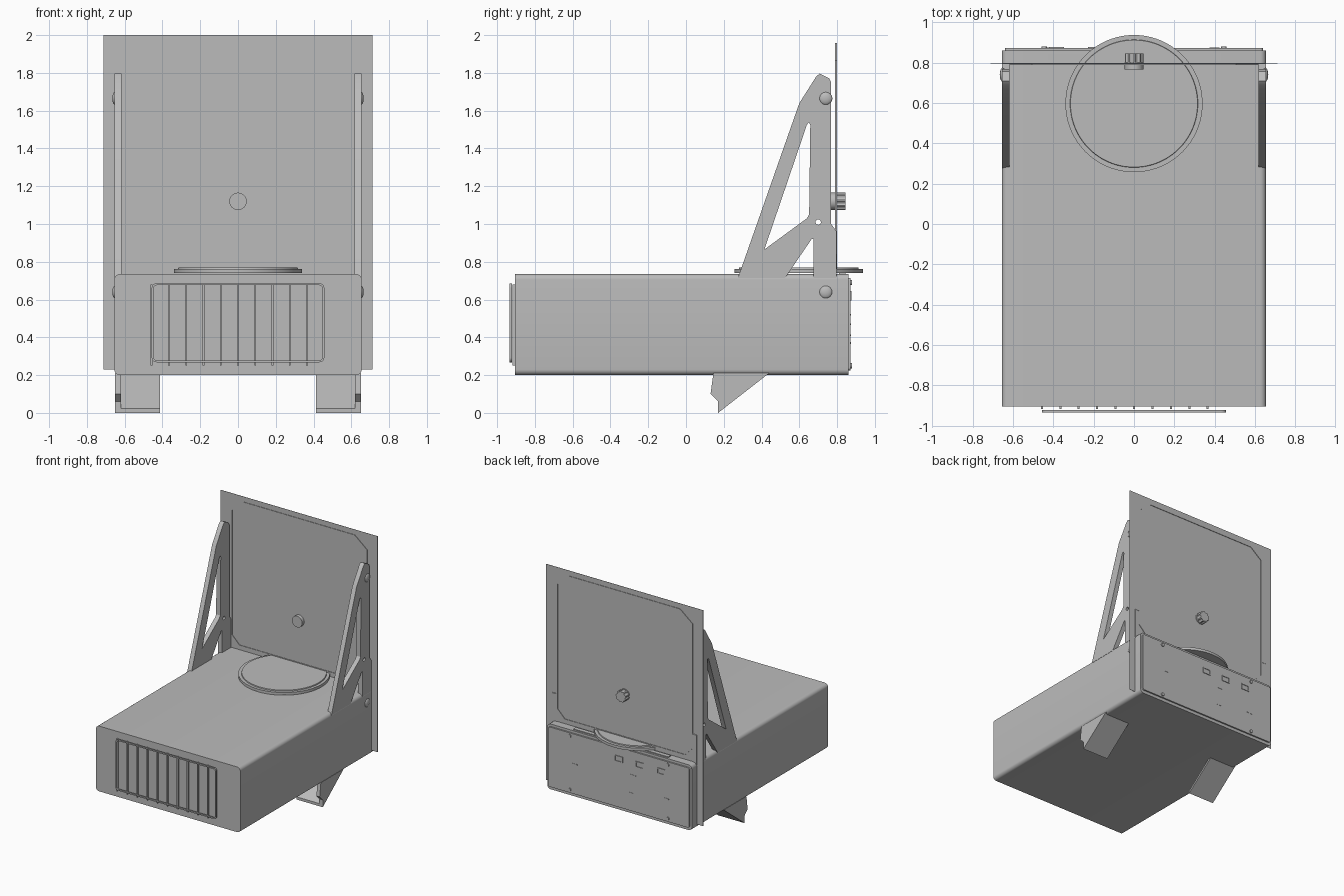
import bpy, bmesh, math
from mathutils import Matrix

cube = bpy.data.objects.get("Cube")
if cube:
    bpy.data.objects.remove(cube, do_unlink=True)

grey = bpy.data.materials.new("plain grey")
grey.use_nodes = True
COLOUR = (0.5, 0.5, 0.5, 1)
grey.diffuse_color = COLOUR
grey.node_tree.nodes["Principled BSDF"].inputs["Base Color"].default_value = COLOUR

# Local frames for profiles drawn as (x, z), (y, z) or (x, y)
FRAMES = {
    "xz": Matrix(((1, 0, 0), (0, 0, -1), (0, 1, 0))),
    "yz": Matrix(((0, 0, 1), (1, 0, 0), (0, 1, 0))),
    "xy": Matrix.Identity(3),
}


def plate(name, loops, plane, low, high):
    """Extrude a profile, with any inner loops as holes, between two depths."""
    curve = bpy.data.curves.new(name, "CURVE")
    curve.dimensions = "2D"
    curve.fill_mode = "BOTH"
    curve.extrude = (high - low) / 2
    for loop in loops:
        spline = curve.splines.new("POLY")
        spline.points.add(len(loop) - 1)
        spline.use_cyclic_u = True
        for point, (u, v) in zip(spline.points, loop):
            point.co = (u, v, 0, 1)
    frame = FRAMES[plane]
    mid = (low + high) / 2
    depth = -mid if plane == "xz" else mid
    temp = bpy.data.objects.new(name, curve)
    bpy.context.collection.objects.link(temp)
    bpy.context.view_layer.update()
    mesh = bpy.data.meshes.new_from_object(
        temp.evaluated_get(bpy.context.evaluated_depsgraph_get()))
    bpy.data.objects.remove(temp, do_unlink=True)
    mesh.transform(Matrix.Translation(frame.col[2] * depth) @ frame.to_4x4())
    return finish(name, mesh)


def finish(name, mesh, smooth=True):
    mesh.materials.clear()
    mesh.materials.append(grey)
    obj = bpy.data.objects.new(name, mesh)
    bpy.context.collection.objects.link(obj)
    if smooth:
        bm = bmesh.new()
        bm.from_mesh(mesh)
        bmesh.ops.remove_doubles(bm, verts=bm.verts, dist=0.00001)
        bmesh.ops.recalc_face_normals(bm, faces=bm.faces)
        bm.to_mesh(mesh)
        bm.free()
        bpy.ops.object.select_all(action="DESELECT")
        obj.select_set(True)
        bpy.context.view_layer.objects.active = obj
        bpy.ops.object.shade_smooth_by_angle(angle=math.radians(30))
    return obj


def circle(u, v, r, n=24):
    return [(u + r * math.cos(math.tau * i / n), v + r * math.sin(math.tau * i / n))
            for i in range(n)]


def rounded(u0, u1, v0, v1, r, n=6):
    points = []
    for k, (u, v) in enumerate([(u1 - r, v1 - r), (u0 + r, v1 - r),
                                (u0 + r, v0 + r), (u1 - r, v0 + r)]):
        for i in range(n + 1):
            a = math.pi / 2 * (k + i / n)
            points.append((u + r * math.cos(a), v + r * math.sin(a)))
    return points


def rect(u0, u1, v0, v1):
    return [(u0, v0), (u1, v0), (u1, v1), (u0, v1)]


def octagon(inset):
    """Panel outline with large upper and smaller lower corner cuts."""
    half = [(0.54, 0.763 + inset), (0.618 - inset, 0.842),
            (0.618 - inset, 1.865), (0.505, 1.957 - inset)]
    return half + [(-x, z) for x, z in reversed(half)]


# Main housing with rounded long edges and a back panel
plate("housing", [rounded(-0.655, 0.655, 0.2, 0.735, 0.03)], "xz", -0.905, 0.86)
plate("back_panel", [rounded(-0.64, 0.64, 0.225, 0.715, 0.015)], "xz", 0.855, 0.872)
plate("rear_top_strip", [rect(-0.43, 0.43, 0.81, 0.845)], "xy", 0.73, 0.742)

# Back panel screws, ports and slots
for x in (-0.445, 0.445):
    for z in (0.25, 0.69):
        plate("panel_screw", [circle(x, z, 0.014)], "xz", 0.87, 0.88)
for x in (0, -0.19, -0.385):
    plate("port_frame", [rect(x - 0.037, x + 0.037, 0.595, 0.645),
                         rect(x - 0.029, x + 0.029, 0.603, 0.637)], "xz", 0.87, 0.877)
for x, z in ((-0.12, 0.37), (-0.43, 0.41), (-0.13, 0.52), (0.4, 0.47)):
    plate("panel_slot", [rect(x - 0.025, x + 0.025, z - 0.004, z + 0.004)], "xz", 0.87, 0.874)

# Front grille: hollow frame with upright bars behind it
plate("grille_frame", [rounded(-0.457, 0.457, 0.268, 0.686, 0.025),
                       rounded(-0.447, 0.447, 0.278, 0.676, 0.018)], "xz", -0.935, -0.922)
for i in range(10):
    x = -0.457 + i * 0.0914
    plate("grille_bar", [rect(x - 0.005, x + 0.005, 0.25, 0.68)], "xz", -0.918, -0.9)

# Upright sheet, octagonal panel and its raised rim
plate("upright_sheet", [rect(-0.712, 0.712, 0.23, 2.0)], "xz", 0.793, 0.795)
plate("panel_rim", [octagon(0), octagon(0.012)], "xz", 0.789, 0.799)

# Fluted knob through the panel
flutes = []
for i in range(36):
    r = 0.046 if i % 4 < 2 else 0.039
    a = math.tau * i / 36
    flutes.append((r * math.cos(a), 1.12 + r * math.sin(a)))
plate("knob", [flutes], "xz", 0.795, 0.845)
plate("knob_cap", [circle(0, 1.12, 0.046, 32)], "xz", 0.765, 0.8)

# Turntable disc with a bevelled upper edge
bm = bmesh.new()
bmesh.ops.create_cone(bm, cap_ends=True, segments=96, radius1=0.34, radius2=0.34,
                      depth=0.022, matrix=Matrix.Translation((0, 0.597, 0.751)))
bmesh.ops.create_cone(bm, cap_ends=True, segments=96, radius1=0.322, radius2=0.315,
                      depth=0.03, matrix=Matrix.Translation((0, 0.597, 0.755)))
mesh = bpy.data.meshes.new("turntable_disc")
bm.to_mesh(mesh)
bm.free()
finish("turntable_disc", mesh)

# Side brackets, bolts and feet, mirrored left and right
bracket = [(0.275, 0.715), (0.6, 1.64), (0.69, 1.782), (0.708, 1.796), (0.757, 1.772),
           (0.768, 1.75), (0.768, 1.0), (0.798, 0.96), (0.798, 0.715), (0.675, 0.715),
           (0.675, 0.92), (0.665, 0.92), (0.525, 0.715)]
window = [(0.415, 0.865), (0.64, 1.525), (0.65, 1.538), (0.658, 1.525), (0.652, 1.05), (0.64, 1.03)]
flange = [(0.145, 0.21), (0.13, 0.1), (0.17, 0.06), (0.17, 0), (0.44, 0.21)]
ramp = [(0.17, 0), (0.17, 0.022), (0.412, 0.21), (0.44, 0.21)]

for side, label in ((1, "left"), (-1, "right")):
    def span(a, b):
        return sorted((side * a, side * b))
    plate(label + "_bracket", [bracket, window, circle(0.7, 1.01, 0.014)],
          "yz", *span(0.617, 0.655))
    plate(label + "_foot_flange", [flange], "yz", *span(0.62, 0.65))
    plate(label + "_foot_ramp", [ramp], "yz", *span(0.412, 0.65))
    for z in (0.64, 1.665):
        bm = bmesh.new()
        bmesh.ops.create_uvsphere(
            bm, u_segments=20, v_segments=12, radius=0.035,
            matrix=Matrix.Translation((side * 0.65, 0.74, z)) @ Matrix.Diagonal((0.45, 1, 1, 1)))
        mesh = bpy.data.meshes.new("bolt")
        bm.to_mesh(mesh)
        bm.free()
        finish(label + "_bolt", mesh)
